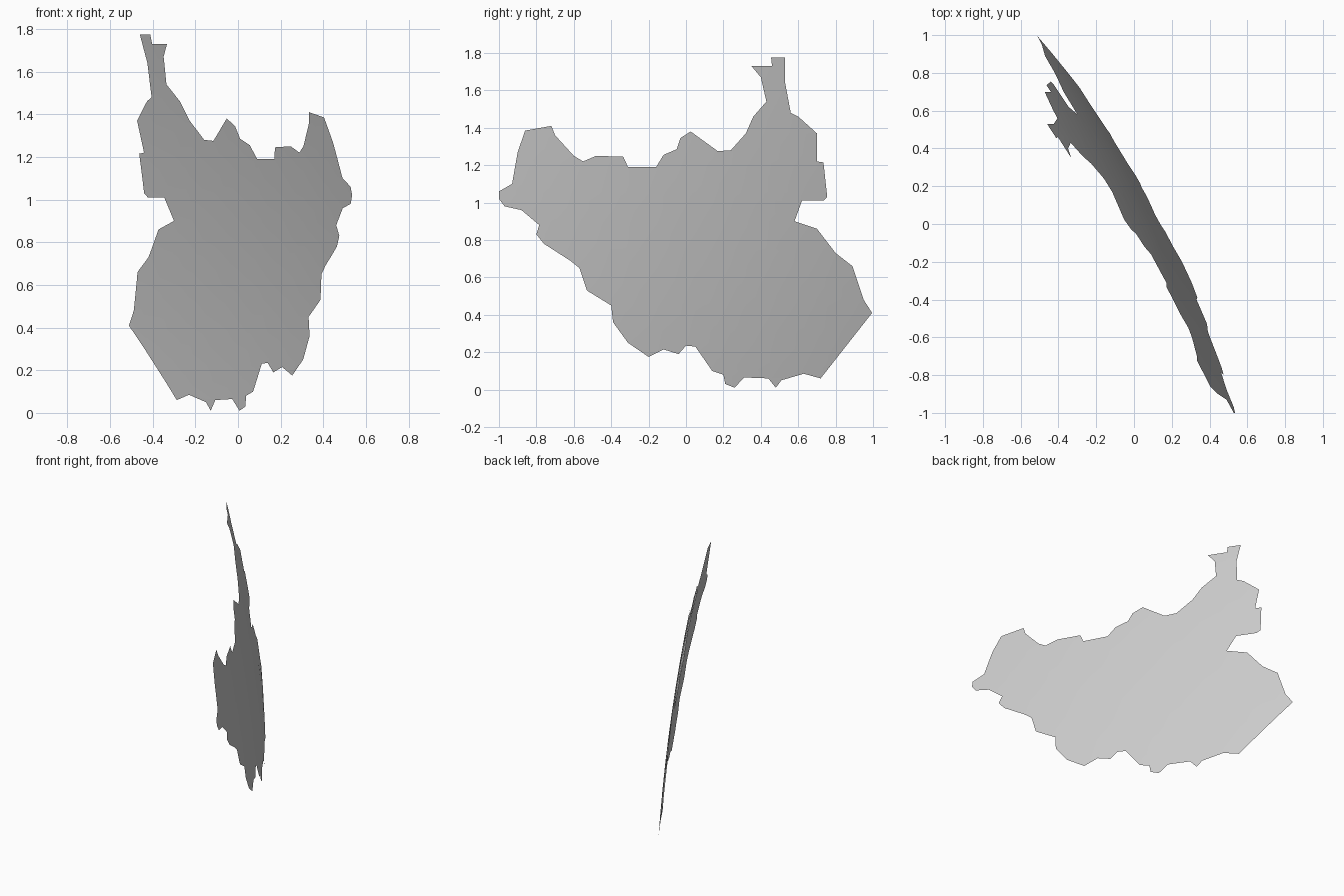
import bpy, bmesh
from math import sqrt
from mathutils import Vector

# Border of the patch as seen from the right (y, z)
BORDER = [
    (-1, 1.06), (-.93, 1.10), (-.90, 1.27), (-.86, 1.385), (-.72, 1.41), (-.70, 1.36),
    (-.60, 1.25), (-.55, 1.22), (-.48, 1.25), (-.335, 1.245), (-.31, 1.19), (-.16, 1.19),
    (-.12, 1.255), (-.05, 1.285), (-.03, 1.345), (.025, 1.38), (.17, 1.275), (.24, 1.28),
    (.32, 1.37), (.36, 1.46), (.43, 1.54), (.40, 1.67), (.35, 1.73), (.46, 1.73),
    (.455, 1.775), (.53, 1.775), (.53, 1.64), (.56, 1.48), (.60, 1.46), (.70, 1.37),
    (.70, 1.22), (.735, 1.215), (.755, 1.03), (.735, 1.01), (.62, 1.01), (.58, .90),
    (.70, .86), (.80, .73), (.89, .66), (.95, .48), (.995, .41), (.72, .06),
    (.63, .085), (.51, .05), (.48, .01), (.44, .06), (.31, .065), (.26, .01),
    (.21, .03), (.20, .08), (.14, .10), (.05, .23), (0, .235), (-.04, .19),
    (-.12, .215), (-.20, .175), (-.31, .25), (-.39, .36), (-.40, .45), (-.53, .53),
    (-.57, .65), (-.62, .69), (-.76, .78), (-.80, .83), (-.785, .88), (-.88, .96),
    (-.97, .98), (-1, 1.02),
]

# Large sphere the sheet lies on
RADIUS, CENTRE = 11.1, Vector((-9.505, -5.42, -.675))


def on_sphere(y, z):
    return CENTRE.x + sqrt(RADIUS**2 - (y - CENTRE.y)**2 - (z - CENTRE.z)**2)


# Flat filled outline
bm = bmesh.new()
face = bm.faces.new([bm.verts.new((0, y, z)) for y, z in BORDER])
face.normal_update()
if face.normal.x < 0:
    face.normal_flip()
bmesh.ops.triangulate(bm, faces=[face])


# Cut into a regular grid so it can bend
def slice_along(axis, start, count, step):
    normal = Vector((0, 0, 0))
    normal[axis] = 1
    for i in range(count):
        bmesh.ops.bisect_plane(bm, geom=bm.verts[:] + bm.edges[:] + bm.faces[:], dist=1e-5,
                               plane_co=normal * (start + i * step), plane_no=normal)


slice_along(1, -.903, 13, .15)
slice_along(2, .153, 11, .15)

# Bend onto the sphere
for v in bm.verts:
    v.co.x = on_sphere(v.co.y, v.co.z)
bmesh.ops.triangulate(bm, faces=bm.faces[:])
for f in bm.faces:
    f.smooth = True

mesh = bpy.data.meshes.new("curved_land_patch")
bm.to_mesh(mesh)
bm.free()
bpy.context.collection.objects.link(bpy.data.objects.new("curved_land_patch", mesh))
